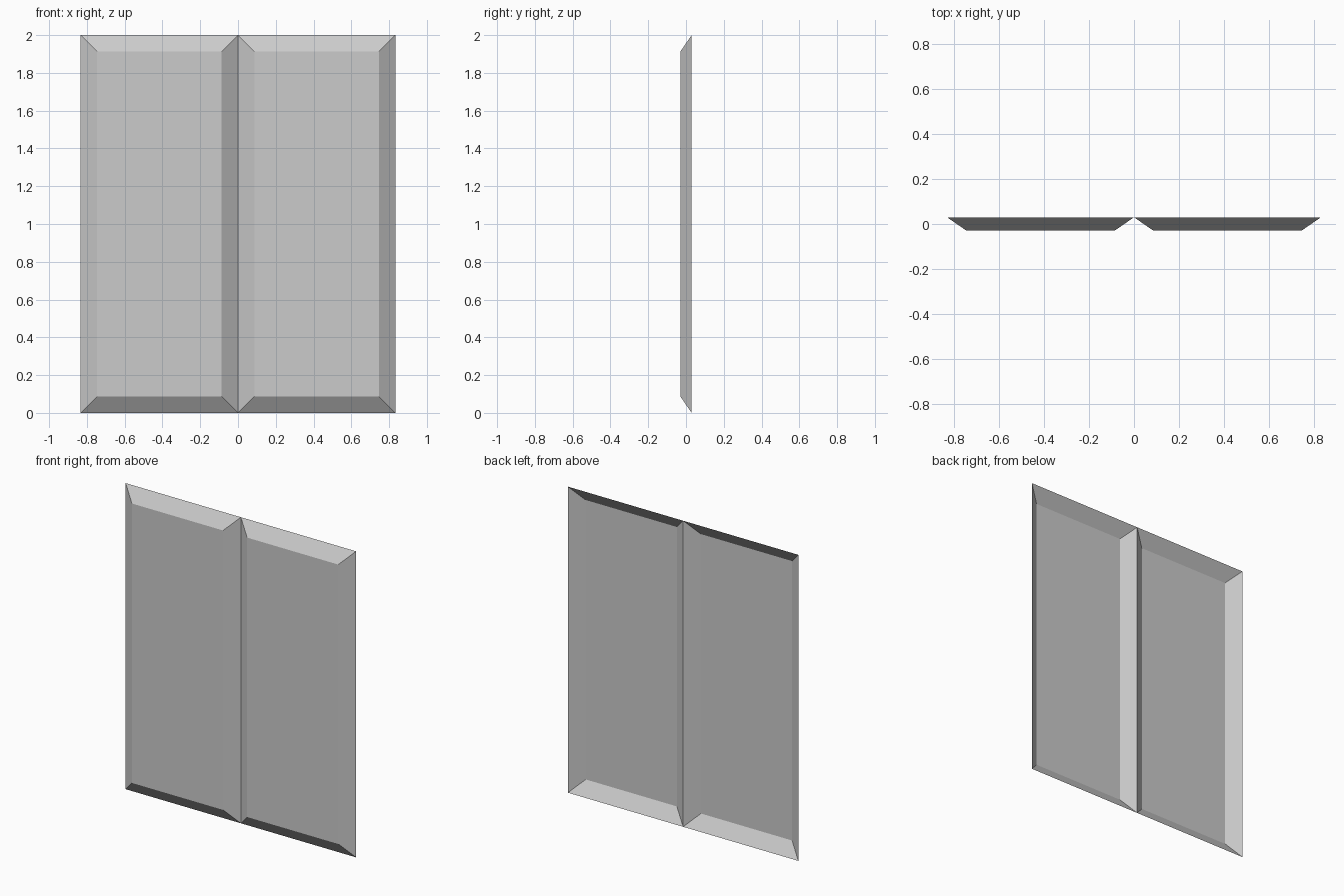
import bpy, bmesh

if "Cube" in bpy.data.objects:
    bpy.data.objects.remove(bpy.data.objects["Cube"])

WIDTH, HEIGHT = 0.833, 2.0      # outer size of one panel
BEVEL, HALF_DEPTH = 0.087, 0.03


def bevelled_panel(name, x0):
    """Thin shell, open at the back: flat front with four sloped borders."""
    x1 = x0 + WIDTH
    bm = bmesh.new()

    def ring(inset, y):
        return [bm.verts.new((x, y, z)) for x, z in (
            (x0 + inset, inset), (x1 - inset, inset),
            (x1 - inset, HEIGHT - inset), (x0 + inset, HEIGHT - inset))]

    rim = ring(0, HALF_DEPTH)
    front = ring(BEVEL, -HALF_DEPTH)
    # Front face
    bm.faces.new(front)
    # Sloped borders
    for i in range(4):
        j = (i + 1) % 4
        bm.faces.new((rim[i], rim[j], front[j], front[i]))

    mesh = bpy.data.meshes.new(name)
    bm.to_mesh(mesh)
    bm.free()
    obj = bpy.data.objects.new(name, mesh)
    bpy.context.collection.objects.link(obj)
    return obj


# Two identical panels meeting at the centre line
bevelled_panel("left_panel", -WIDTH)
bevelled_panel("right_panel", 0.0)
